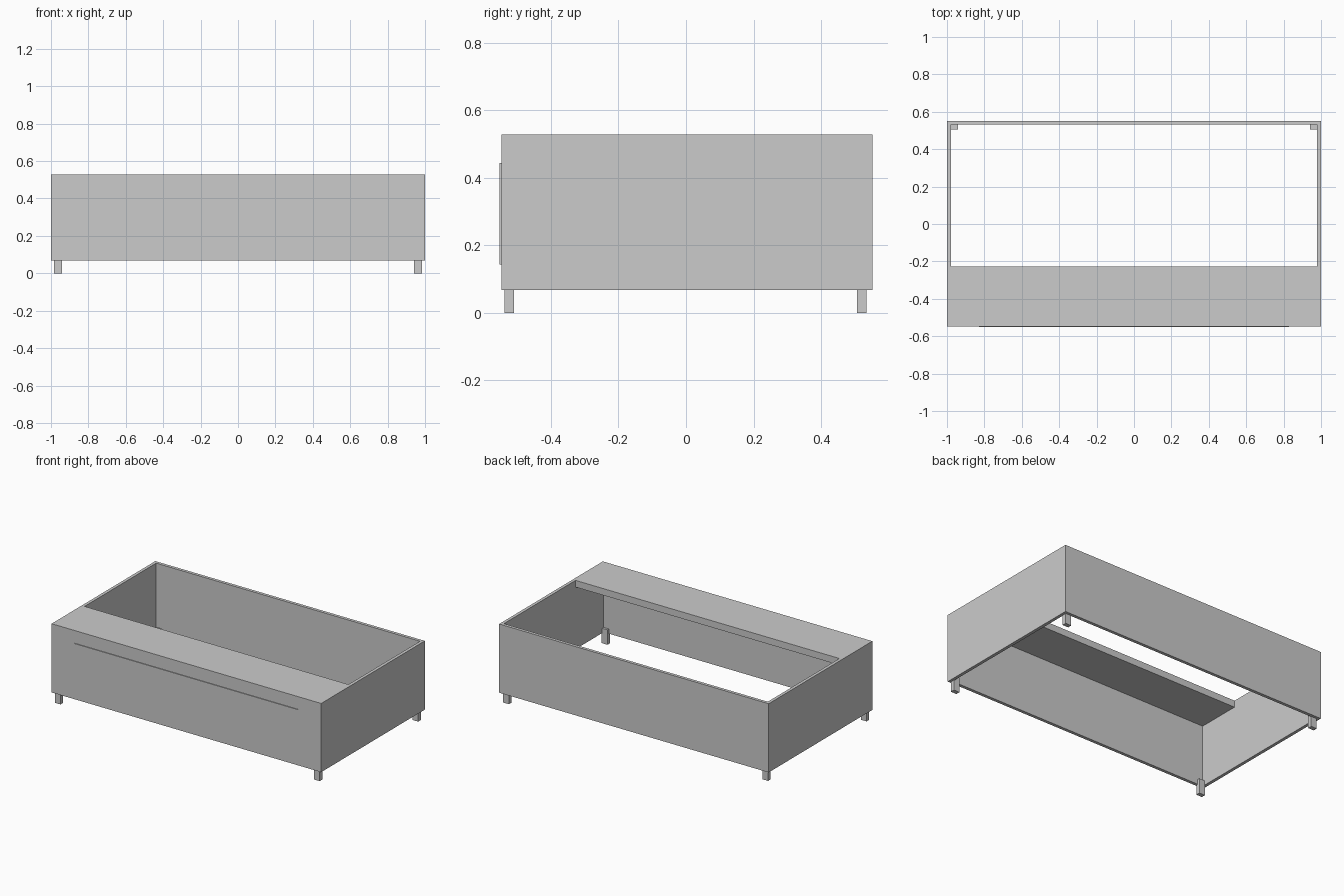
import bpy

if "Cube" in bpy.data.objects:
    bpy.data.objects.remove(bpy.data.objects["Cube"])

def box(name, lo, hi):
    """Axis-aligned box between two corners."""
    bpy.ops.mesh.primitive_cube_add(size=1, location=[(a + b) / 2 for a, b in zip(lo, hi)])
    ob = bpy.context.object
    ob.name = ob.data.name = name
    ob.scale = [b - a for a, b in zip(lo, hi)]
    bpy.ops.object.transform_apply(location=False, rotation=False, scale=True)
    return ob

X, YF, YB = 1.0, -0.547, 0.552      # outer faces of the case
Z0, Z1, T = 0.068, 0.529, 0.021     # bottom, top, board thickness
SHELF_Y, SHELF_T = -0.228, 0.045

# Front and back boards
box("front_board", (-X, YF, Z0), (X, YF + T, Z1))
box("back_board", (-X, YB - T, Z0), (X, YB, Z1))

# Top ledge along the front
box("top_ledge", (-X + T, YF + T, Z1 - SHELF_T), (X - T, SHELF_Y, Z1))

# Thin raised panel on the front
box("front_panel", (-0.83, -0.552, 0.143), (0.83, YF, 0.444))

# Side boards and legs
for s, side in ((-1, "left"), (1, "right")):
    xs = sorted((s * X, s * (X - T)))
    box(side + "_board", (xs[0], YF + T, Z0), (xs[1], YB - T, Z1))
    xl = sorted((s * 0.983, s * 0.94))
    for y, end in ((-0.538, "front"), (0.506, "back")):
        box(f"{end}_{side}_leg", (xl[0], y, 0), (xl[1], y + 0.028, 0.1))
